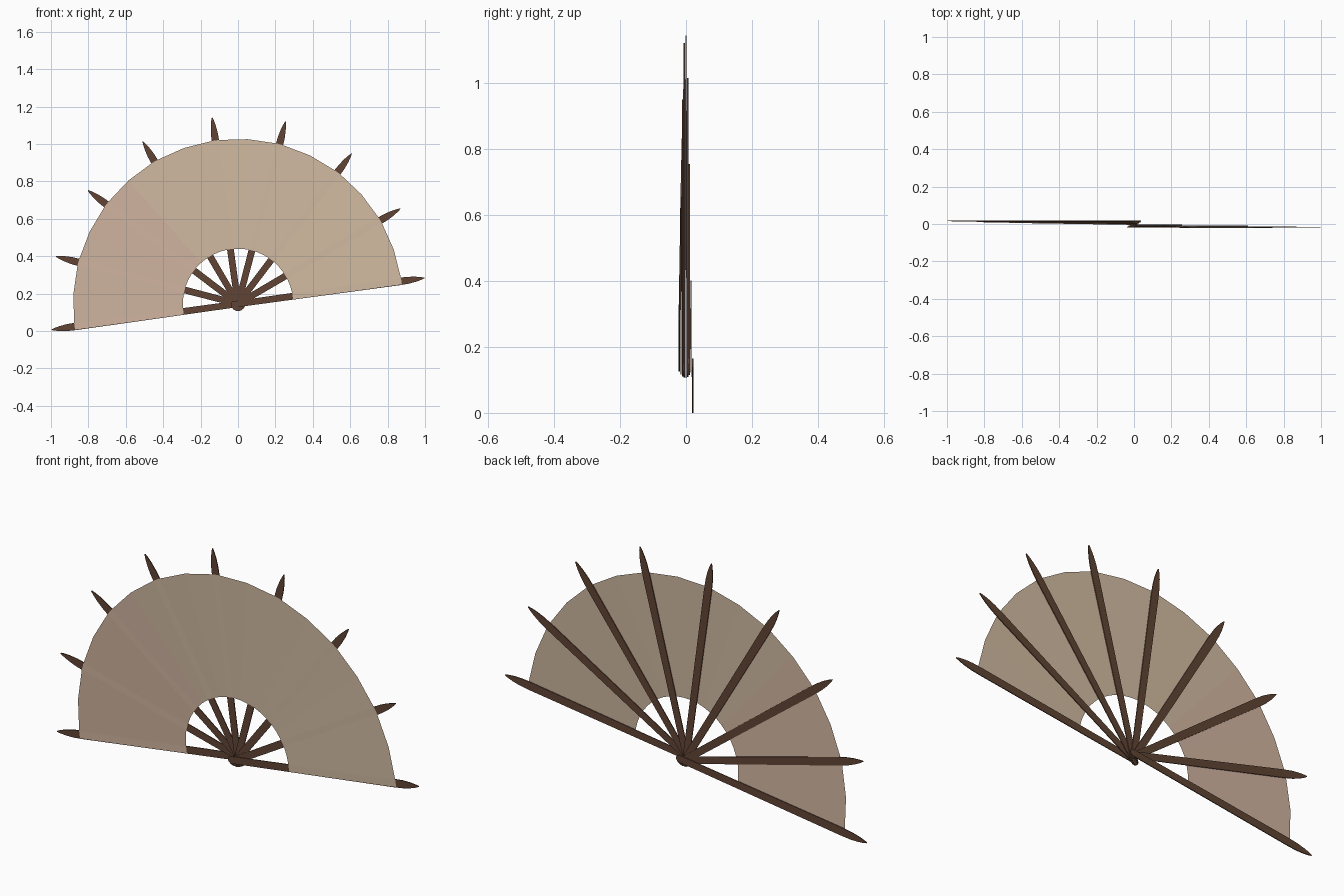
import bpy, bmesh, math

if "Cube" in bpy.data.objects:
    bpy.data.objects.remove(bpy.data.objects["Cube"])

PIVOT_Z = 0.145
COUNT = 9
START = math.radians(7.9)
STEP = math.radians(22.5)
R_IN, R_OUT = 0.295, 0.882
THICK = 0.0042


def material(name, rgb):
    m = bpy.data.materials.new(name)
    lin = [((c / 255 + 0.055) / 1.055) ** 2.4 for c in rgb]
    m.diffuse_color = (*lin, 1)
    m.use_nodes = True
    m.node_tree.nodes["Principled BSDF"].inputs["Base Color"].default_value = m.diffuse_color
    return m


wood = material("dark wood", (97, 69, 53))
paper = material("beige paper", (208, 186, 161))
paper_warm = material("warm beige paper", (209, 181, 160))


def finish(name, bm, mats):
    me = bpy.data.meshes.new(name)
    bm.to_mesh(me)
    bm.free()
    for m in mats:
        me.materials.append(m)
    ob = bpy.data.objects.new(name, me)
    bpy.context.collection.objects.link(ob)
    return ob


def place(r, off, ang, y):
    """Point at distance r along a stick, off to its anticlockwise side."""
    c, s = math.cos(ang), math.sin(ang)
    return (r * c - off * s, y, PIVOT_Z + r * s + off * c)


def layer(i):
    return -0.02 + 0.005 * i


# Half outline of a stick: rounded butt, slightly flaring blade, leaf tip
butt = [(-0.022 - 0.017 * math.sin(a), 0.017 * math.cos(a))
        for a in (math.radians(d) for d in (75, 50, 25, 0))]
blade = [(0.30, 0.018), (0.87, 0.020), (0.92, 0.0185),
         (0.96, 0.0135), (0.99, 0.007), (1.007, 0.0015)]
half = butt + blade
outline = half + [(r, -w) for r, w in reversed(half)]

# Nine sticks stacked in depth and fanned around the pivot
for i in range(COUNT):
    bm = bmesh.new()
    ang = START + i * STEP
    rings = [[bm.verts.new(place(r, w, ang, layer(i) + side * THICK / 2))
              for r, w in outline] for side in (-1, 1)]
    bm.faces.new(rings[0])
    bm.faces.new(rings[1][::-1])
    n = len(outline)
    for k in range(n):
        j = (k + 1) % n
        bm.faces.new((rings[0][k], rings[0][j], rings[1][j], rings[1][k]))
    bmesh.ops.recalc_face_normals(bm, faces=bm.faces)
    finish(f"stick_{i + 1}", bm, [wood])

# Pleated leaf: flat over each stick, stepping back between them
bm = bmesh.new()
columns = []
for i in range(COUNT):
    ang, y = START + i * STEP, layer(i) - THICK / 2 - 0.0006
    for off in (-0.0165, 0.0165):
        columns.append([bm.verts.new(place(r, off, ang, y)) for r in (R_IN, R_OUT)])
    if i < COUNT - 1:
        columns.append([bm.verts.new(place(r, 0, ang + STEP / 2, y + 0.0025))
                        for r in (R_IN, R_OUT)])
for k, (a, b) in enumerate(zip(columns, columns[1:])):
    f = bm.faces.new((a[0], a[1], b[1], b[0]))
    f.normal_update()
    if f.normal.y > 0:
        f.normal_flip()
    # the left-hand panels are a touch warmer
    f.material_index = 1 if f.calc_center_median().x < -0.4 else 0
finish("paper_leaf", bm, [paper, paper_warm])
